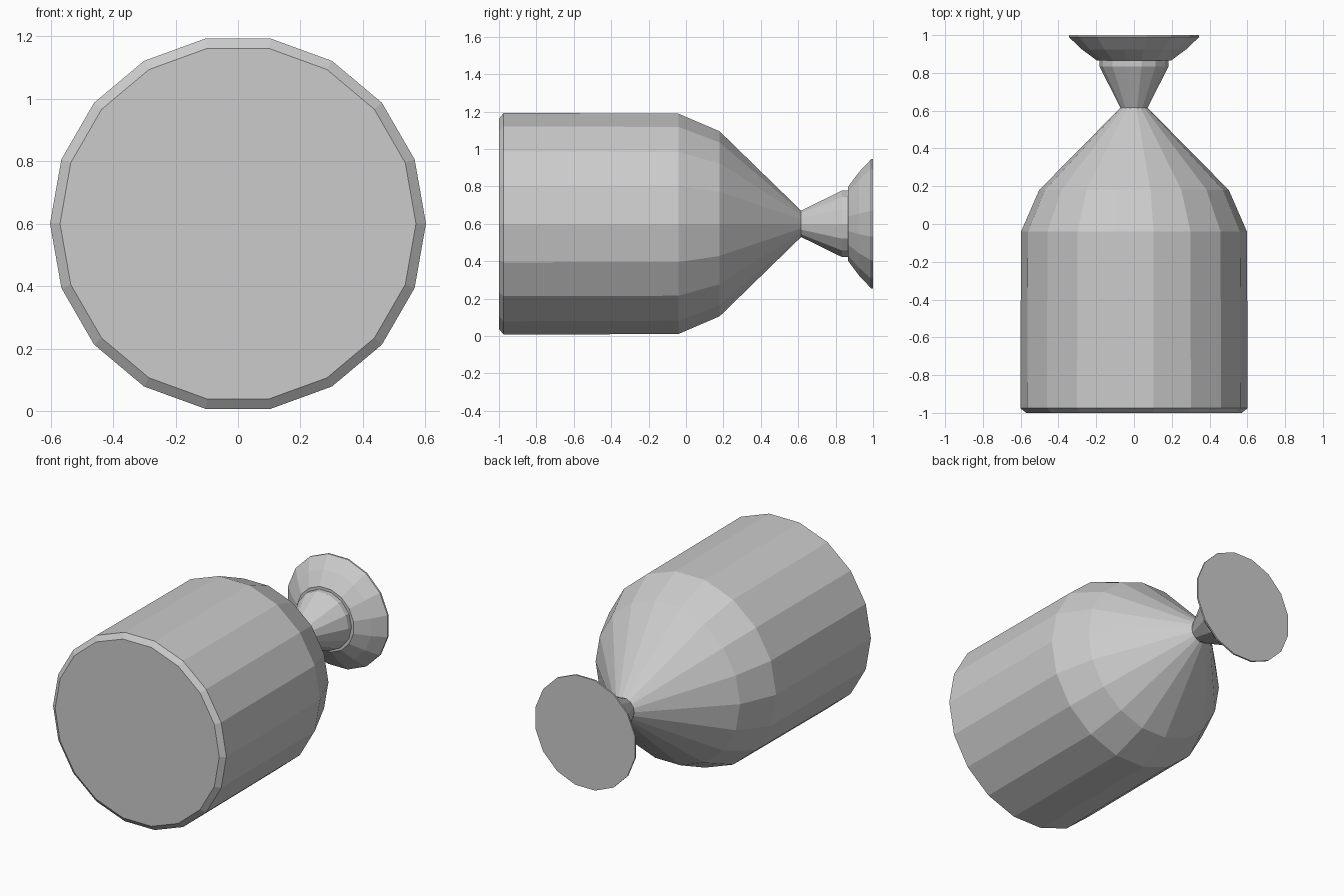
import bpy, bmesh, math

if "Cube" in bpy.data.objects:
    bpy.data.objects.remove(bpy.data.objects["Cube"])

AXIS_Z = 0.6  # height of the horizontal axis of revolution


def turned(name, profile, sides, phase=0.0):
    """Flat-faced solid turned about the y axis from (y, radius) points."""
    bm = bmesh.new()
    rings = []
    for y, r in profile:
        ring = []
        for i in range(sides):
            a = phase + 2 * math.pi * i / sides
            ring.append(bm.verts.new((r * math.cos(a), y, AXIS_Z + r * math.sin(a))))
        rings.append(ring)
    for a, b in zip(rings, rings[1:]):
        for i in range(sides):
            j = (i + 1) % sides
            bm.faces.new((a[i], a[j], b[j], b[i]))
    bm.faces.new(rings[0])
    bm.faces.new(rings[-1])
    bmesh.ops.recalc_face_normals(bm, faces=bm.faces)
    mesh = bpy.data.meshes.new(name)
    bm.to_mesh(mesh)
    bm.free()
    obj = bpy.data.objects.new(name, mesh)
    bpy.context.collection.objects.link(obj)
    return obj


# Main vessel: chamfered front face, straight wall, shoulder, tapering cone
turned("vessel_body", [(-1.0, 0.57), (-0.975, 0.602), (-0.04, 0.598),
                       (0.18, 0.502), (0.617, 0.07)], 18)

# Neck: widens from the cone tip to a short collar
turned("neck", [(0.615, 0.072), (0.835, 0.183), (0.867, 0.183)], 14)

# Flared disc at the back end
turned("flared_foot", [(0.865, 0.2), (0.925, 0.282), (0.99, 0.352), (1.0, 0.352)],
       16, math.pi / 16)
